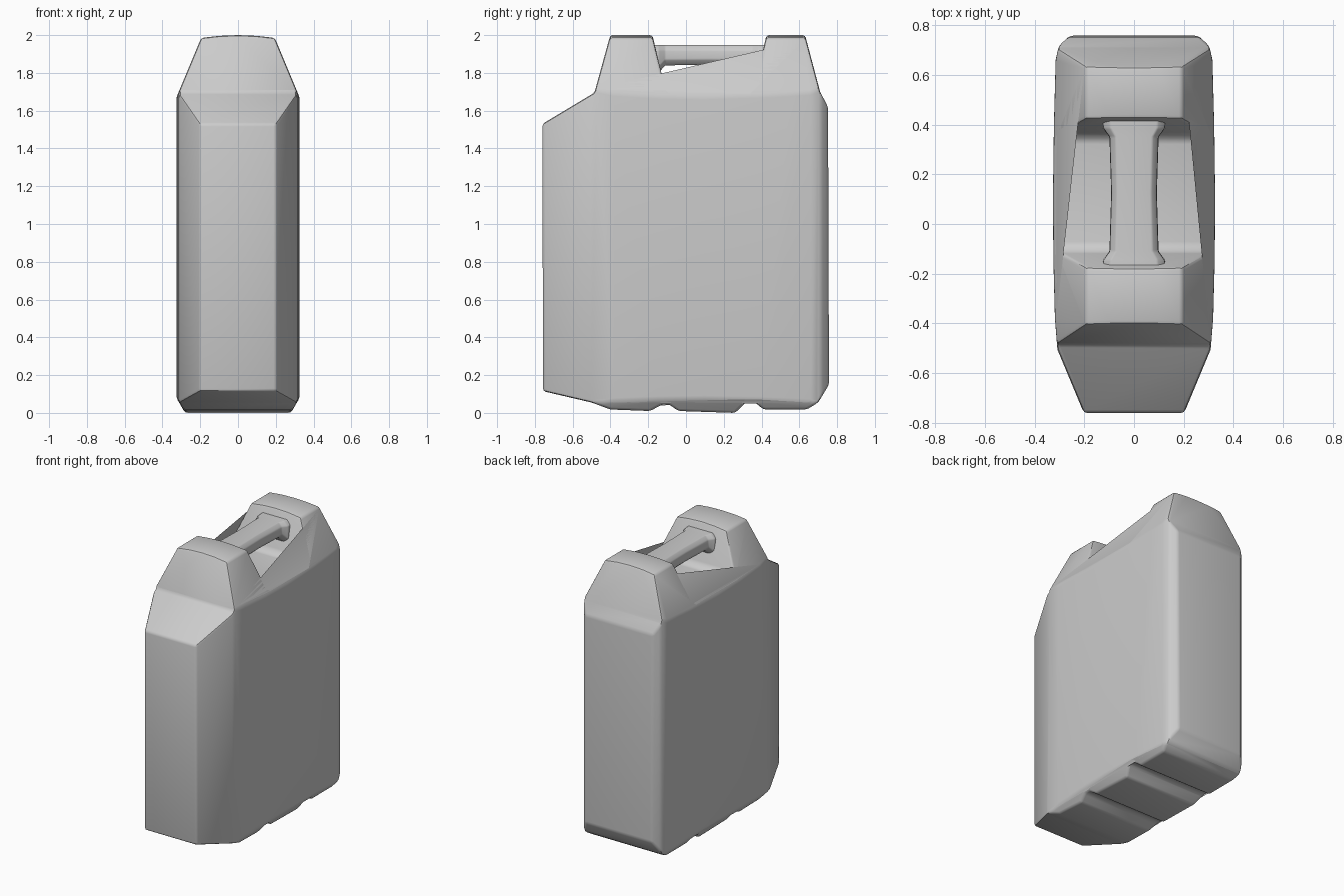
import bpy, bmesh, math

if "Cube" in bpy.data.objects:
    bpy.data.objects.remove(bpy.data.objects["Cube"])


def make_object(name, bm):
    bmesh.ops.recalc_face_normals(bm, faces=bm.faces[:])
    mesh = bpy.data.meshes.new(name)
    bm.to_mesh(mesh)
    bm.free()
    obj = bpy.data.objects.new(name, mesh)
    bpy.context.collection.objects.link(obj)
    return obj


def loft(name, rings):
    bm = bmesh.new()
    loops = [[bm.verts.new(p) for p in ring] for ring in rings]
    n = len(loops[0])
    for a, b in zip(loops, loops[1:]):
        for i in range(n):
            bm.faces.new((a[i], a[(i + 1) % n], b[(i + 1) % n], b[i]))
    bm.faces.new(loops[0])
    bm.faces.new(loops[-1])
    return make_object(name, bm)


def mirrored(half):
    return half + [(-x, v) for x, v in reversed(half) if x > 0]


def apply(obj, mod):
    bpy.context.view_layer.objects.active = obj
    bpy.ops.object.modifier_apply(modifier=mod.name)


def keep_inside(obj, cutter):
    mod = obj.modifiers.new("shape", 'BOOLEAN')
    mod.operation = 'INTERSECT'
    mod.solver = 'EXACT'
    mod.object = cutter
    apply(obj, mod)
    bpy.data.objects.remove(cutter)


def soften(obj, width):
    mod = obj.modifiers.new("soft_edges", 'BEVEL')
    mod.width = width
    mod.segments = 2
    mod.limit_method = 'ANGLE'
    mod.angle_limit = math.radians(22)
    mod.use_clamp_overlap = False
    apply(obj, mod)
    bpy.ops.object.select_all(action='DESELECT')
    obj.select_set(True)
    bpy.ops.object.shade_smooth_by_angle(angle=math.radians(35))


# Side profile (y, z): sloped shoulder, two towers, valley, grooved base
side = [(-0.757, 0.115), (-0.76, 1.53), (-0.485, 1.695), (-0.39, 2.04),
        (-0.187, 2.04), (-0.115, 1.735), (-0.085, 1.705),
        (0.335, 1.705), (0.365, 1.735), (0.435, 2.04),
        (0.62, 2.04), (0.71, 1.70), (0.752, 1.62), (0.757, 0.15),
        (0.70, 0.055), (0.64, 0.018), (0.41, 0.018), (0.36, 0.06),
        (0.32, 0.06), (0.26, 0.0), (-0.04, 0.01), (-0.09, 0.045),
        (-0.125, 0.045), (-0.19, 0.01), (-0.40, 0.018), (-0.50, 0.055)]
# Plan outline (x, y): front chamfers, bulged sides, clipped rear corners
plan = mirrored([(0.185, -0.80), (0.308, -0.505), (0.318, -0.38), (0.324, -0.15),
                 (0.326, 0.1), (0.322, 0.4), (0.315, 0.66), (0.303, 0.715),
                 (0.225, 0.79)])
# Front outline (x, z): tapered, crowned top and rounded base
front = mirrored([(0.275, -0.01), (0.312, 0.055), (0.34, 0.10), (0.34, 1.64),
                  (0.318, 1.69), (0.195, 1.985), (0.10, 1.996), (0, 2.0)])

body = loft("can_body", [[(x, y, z) for y, z in side] for x in (-0.4, 0.4)])
keep_inside(body, loft("plan_cutter", [[(x, y, z) for x, y in plan] for z in (-0.1, 2.2)]))
keep_inside(body, loft("front_cutter", [[(x, y, z) for x, z in front] for y in (-0.9, 0.9)]))
soften(body, 0.014)

# Grip bar flaring into the towers: y, half width, underside z
stations = [(-0.30, 0.135, 1.77), (-0.145, 0.125, 1.80), (-0.11, 0.099, 1.84),
            (0.125, 0.092, 1.842), (0.35, 0.099, 1.84), (0.385, 0.125, 1.80),
            (0.53, 0.135, 1.77)]
rings = []
for y, w, z in stations:
    section = mirrored([(w * 0.75, z), (w, z + 0.03), (w * 0.98, 1.92), (w * 0.75, 1.948)])
    rings.append([(x, y, v) for x, v in section])
handle = loft("grip_handle", rings)
soften(handle, 0.006)
